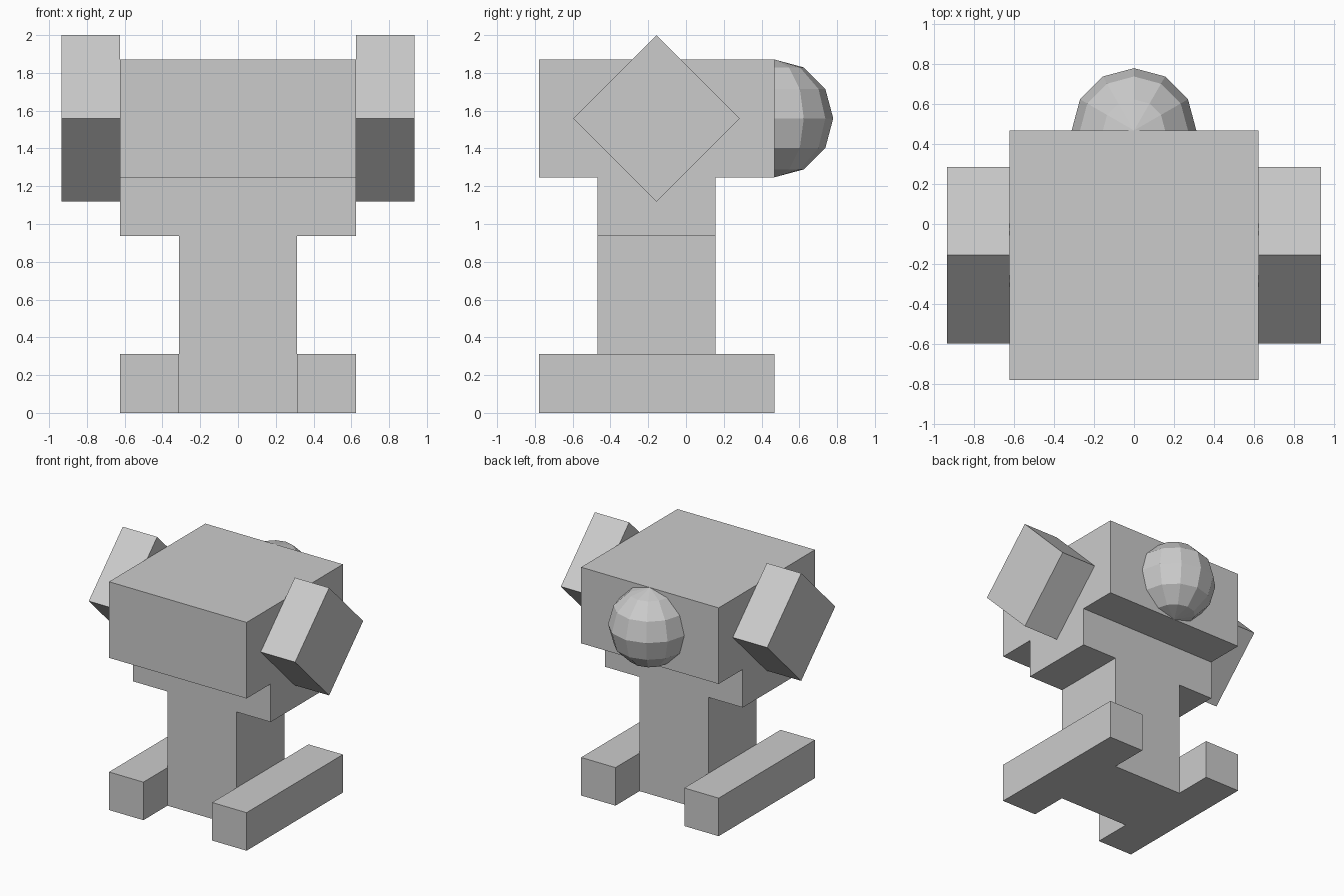
import bpy
import math

cube = bpy.data.objects.get("Cube")
if cube:
    bpy.data.objects.remove(cube, do_unlink=True)

# One block unit; the tilted side blocks reach 5 + sqrt(2) units high
U = 2 / (5 + math.sqrt(2))

grey = bpy.data.materials.new("plain_grey")
grey.use_nodes = True
grey.diffuse_color = (0.6, 0.6, 0.6, 1)
grey.node_tree.nodes["Principled BSDF"].inputs["Base Color"].default_value = grey.diffuse_color


def finish(name):
    obj = bpy.context.object
    obj.name = obj.data.name = name
    obj.data.materials.append(grey)
    return obj


def block(name, center, size, tilt=0):
    """Box given in block units, optionally tilted about x."""
    bpy.ops.mesh.primitive_cube_add(size=1, location=[c * U for c in center],
                                    rotation=(tilt, 0, 0))
    obj = finish(name)
    obj.scale = [s * U for s in size]
    return obj


# Central column, shoulders and head
block("leg_column", (0, -0.5, 1.5), (2, 2, 3))
block("shoulders", (0, -0.5, 3.5), (4, 2, 1))
block("head", (0, -0.5, 5), (4, 4, 2))

# Feet and tilted side blocks, mirrored left and right
for side, s in (("left", 1), ("right", -1)):
    block(side + "_foot", (s * 1.5, -0.5, 0.5), (1, 4, 1))
    block(side + "_side_block", (s * 2.5, -0.5, 5), (1, 2, 2), math.radians(45))

# Faceted ball half sunk in the back of the head
bpy.ops.mesh.primitive_uv_sphere_add(segments=12, ring_count=6, radius=U,
                                     location=(0, 1.5 * U, 5 * U))
finish("back_ball")
